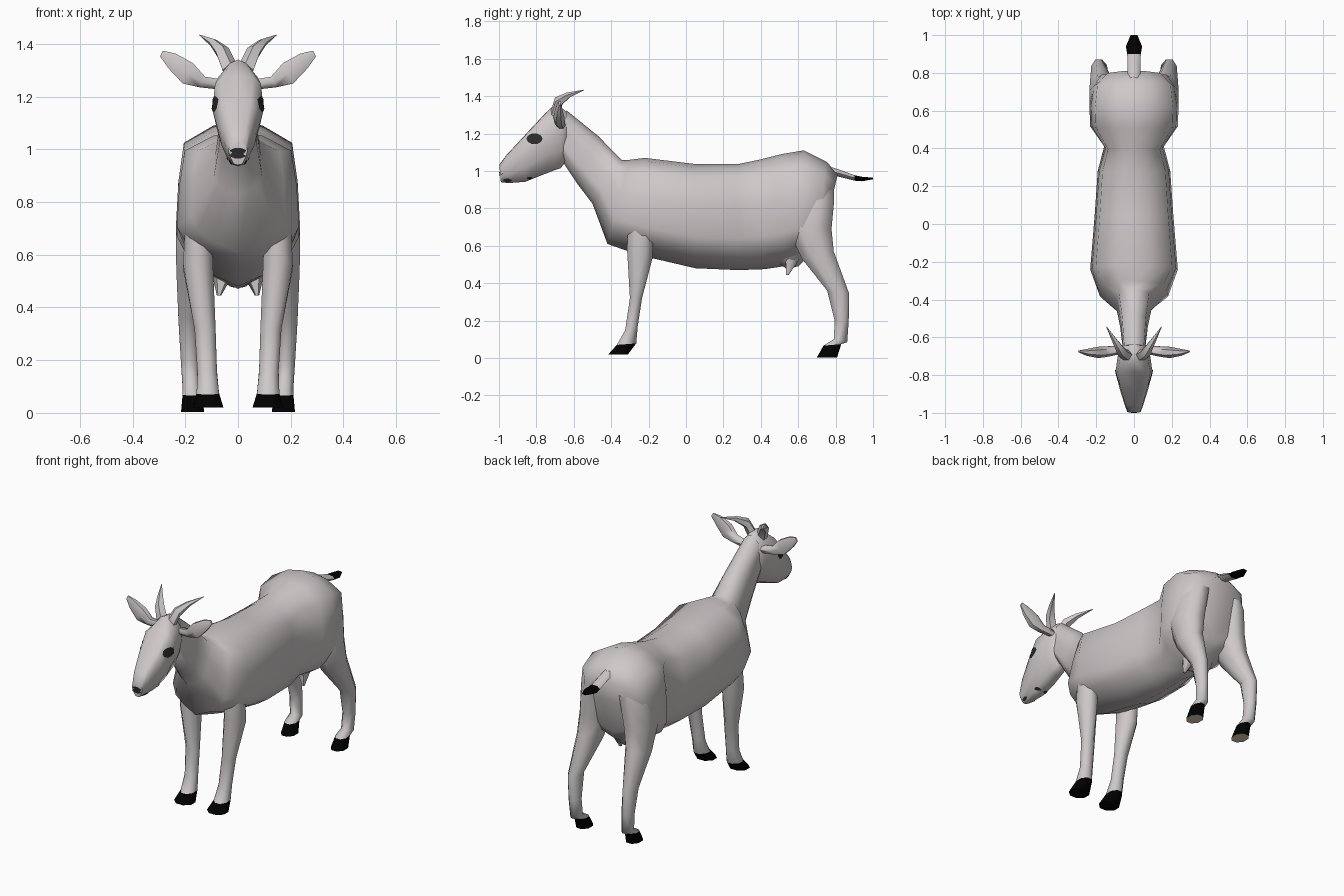
import bpy, bmesh, math
from mathutils import Vector
from mathutils.bvhtree import BVHTree

if "Cube" in bpy.data.objects:
    bpy.data.objects.remove(bpy.data.objects["Cube"])


def material(name, rgb):
    m = bpy.data.materials.new(name)
    m.diffuse_color = (*rgb, 1)
    m.use_nodes = True
    m.node_tree.nodes["Principled BSDF"].inputs["Base Color"].default_value = m.diffuse_color
    return m


COAT = material("pale grey coat", (0.62, 0.58, 0.585))
BLACK = material("black hoof", (0.0, 0.0, 0.0))
DARK = material("dark grey", (0.025, 0.025, 0.025))
SOLE = material("tan sole", (0.72, 0.65, 0.46))


def finish(name, bm, mats, mirror=False, angle=60):
    bmesh.ops.recalc_face_normals(bm, faces=bm.faces)
    me = bpy.data.meshes.new(name)
    bm.to_mesh(me)
    bm.free()
    for m in mats:
        me.materials.append(m)
    ob = bpy.data.objects.new(name, me)
    bpy.context.collection.objects.link(ob)
    bpy.ops.object.select_all(action='DESELECT')
    ob.select_set(True)
    bpy.context.view_layer.objects.active = ob
    bpy.ops.object.shade_smooth_by_angle(angle=math.radians(angle))
    if mirror:
        ob.modifiers.new("mirror", 'MIRROR').use_mirror_merge = False
    return ob


def loft(name, rings, mats=(COAT,), bands=None, caps=(0, 0), mirror=False, angle=60):
    """Skin a list of closed rings; bands gives the material of each span."""
    bm = bmesh.new()
    vs = [[bm.verts.new(p) for p in r] for r in rings]
    n = len(vs[0])
    for k in range(len(vs) - 1):
        for i in range(n):
            j = (i + 1) % n
            f = bm.faces.new((vs[k][i], vs[k][j], vs[k + 1][j], vs[k + 1][i]))
            f.material_index = bands[k] if bands else 0
    for ring, mi in ((vs[0], caps[0]), (vs[-1], caps[1])):
        bm.faces.new(ring).material_index = mi
    return finish(name, bm, mats, mirror, angle)


def body_ring(ty, tz, by, bz, w, prof):
    """Symmetric ring between a top and a bottom point."""
    right = [(w * f, ty + (by - ty) * t, tz + (bz - tz) * t) for t, f in prof]
    left = [(-x, y, z) for x, y, z in reversed(right) if x > 1e-6]
    return right + left


def leg_ring(yf, zf, yb, zb, xi, xo, n=8):
    """Tilted oval ring from front edge to back edge."""
    pts = []
    for i in range(n):
        a = 2 * math.pi * (i + 0.5) / n
        c = max(-1, min(1, math.cos(a) * 1.082))
        s = max(-1, min(1, math.sin(a) * 1.082))
        t = (1 + c) / 2
        pts.append(((xi + xo) / 2 + s * (xo - xi) / 2,
                    yf + (yb - yf) * t, zf + (zb - zf) * t))
    return pts


def tube_ring(c, axis, r1, r2, n=6):
    """Oval ring round a point, r1 sideways and r2 upward from the axis."""
    axis = Vector(axis).normalized()
    side = axis.cross(Vector((0, 0, 1))).normalized()
    up = side.cross(axis)
    return [Vector(c) + side * r1 * math.cos(2 * math.pi * i / n)
            + up * r2 * math.sin(2 * math.pi * i / n) for i in range(n)]


# torso and neck: top y,z / bottom y,z / half width
TORSO = [(0, 0), (.035, .40), (.145, .87), (.4, .96), (.7, 1), (.83, .83), (.92, .47), (1, 0)]
body = [(-.64, 1.325, -.66, 1.05, .06), (-.47, 1.187, -.58, .93, .073),
        (-.345, 1.06, -.50, .825, .092), (-.30, 1.06, -.42, .61, .18),
        (-.22, 1.07, -.25, .55, .232), (.05, 1.037, .05, .48, .208),
        (.28, 1.037, .28, .47, .192), (.39, 1.06, .42, .475, .158),
        (.51, 1.09, .52, .49, .232), (.63, 1.11, .62, .52, .236),
        (.75, 1.05, .70, .57, .222), (.812, .985, .725, .62, .16)]
loft("torso_and_neck", [body_ring(*b, TORSO) for b in body])

# head: rounded at the back, flat-topped along the face
POLL = [(0, 0), (.04, .35), (.2, .85), (.45, 1), (.7, .8), (.95, .45), (1, 0)]
FACE = [(0, 0), (.015, .6), (.09, .9), (.42, 1), (.7, .8), (.95, .45), (1, 0)]
skull = [(-.615, 1.29, -.635, 1.06, .05, POLL), (-.66, 1.335, -.67, 1.015, .078, POLL),
         (-.72, 1.34, -.70, 1.005, .088, POLL), (-.785, 1.274, -.77, .978, .097, FACE),
         (-.875, 1.177, -.86, .942, .077, FACE), (-.96, 1.085, -.95, .935, .05, FACE),
         (-.998, 1.035, -.99, .94, .036, POLL)]
head = loft("head", [body_ring(*s) for s in skull])
bm = bmesh.new()
bm.from_mesh(head.data)
skin = BVHTree.FromBMesh(bm)
bm.free()


def patch(name, centre, ru, rv, axis, mirror):
    """Thin disc draped on the head, cast along x (0) or y (1)."""
    bm = bmesh.new()
    d = Vector((-1, 0, 0)) if axis == 0 else Vector((0, 1, 0))

    def drop(u, v):
        o = Vector((1, u, v)) if axis == 0 else Vector((u, -2, v))
        hit = skin.ray_cast(o, d)[0]
        return bm.verts.new((hit if hit else o + d) - d * .004)
    mid = drop(*centre)
    rows = [[drop(centre[0] + ru * q * math.cos(math.pi * i / 5),
                  centre[1] + rv * q * math.sin(math.pi * i / 5))
             for i in range(10)] for q in (.5, 1)]
    for i in range(10):
        j = (i + 1) % 10
        bm.faces.new((mid, rows[0][i], rows[0][j]))
        bm.faces.new((rows[0][i], rows[1][i], rows[1][j], rows[0][j]))
    finish(name, bm, [DARK], mirror)


# eyes, nose and mouth marks
patch("eye", (-.81, 1.172), .043, .03, 0, True)
patch("nose", (0, .985), .036, .021, 1, False)
patch("mouth_front", (-.955, .95), .024, .009, 0, True)
patch("mouth_corner", (-.837, .962), .014, .007, 0, True)

# horns
path = [(.03, -.70, 1.30), (.06, -.682, 1.37), (.095, -.628, 1.406), (.145, -.545, 1.433)]
radii = [.034, .029, .017, .002]
loft("horn", [tube_ring(p, (.4, .6, .5), r, r, 5) for p, r in zip(path, radii)], mirror=True)

# ears
ear = [((.06, -.665, 1.245), .02, .024), ((.135, -.675, 1.255), .028, .026),
       ((.19, -.68, 1.288), .03, .05), ((.25, -.68, 1.335), .018, .036),
       ((.29, -.675, 1.363), .006, .014)]
loft("ear", [tube_ring(c, (.9, 0, .45), a, b) for c, a, b in ear], mirror=True)

# front legs: front y,z / back y,z / inner x, outer x
front = [(-.31, .74, -.17, .72, .10, .20), (-.315, .58, -.18, .53, .095, .208),
         (-.30, .32, -.235, .32, .085, .165), (-.325, .15, -.258, .17, .08, .154),
         (-.370, .07, -.266, .078, .072, .157), (-.415, .02, -.31, .02, .055, .172)]
loft("front_leg", [leg_ring(*r) for r in front], (COAT, BLACK),
     [0, 0, 0, 0, 1], (0, 1), True)

# hind legs with thighs that leave a hollow under the tail
hind = [(.60, .97, .79, .95, .05, .16), (.56, .85, .792, .84, .055, .218),
        (.54, .70, .778, .69, .07, .236),
        (.62, .53, .79, .57, .10, .234), (.755, .36, .872, .345, .15, .226),
        (.795, .2, .87, .2, .148, .217), (.79, .10, .862, .085, .143, .21),
        (.735, .066, .83, .074, .138, .21), (.70, .004, .808, .004, .128, .216)]
loft("hind_leg", [leg_ring(*r) for r in hind], (COAT, BLACK, SOLE),
     [0, 0, 0, 0, 0, 0, 0, 1], (0, 2), True)

# udder and teats
udder = [(.45, .54, .68, .58, -.10, .10), (.49, .51, .64, .53, -.08, .08),
         (.54, .475, .60, .49, -.03, .03)]
loft("udder", [leg_ring(*r) for r in udder])
loft("teat", [leg_ring(.53, .53, .61, .53, .015, .10, 6),
              leg_ring(.535, .445, .55, .445, .064, .08, 6)], mirror=True)

# tail with dark tip
tail = [(.76, 1.0, .035, .03), (.82, .988, .034, .022), (.90, .963, .036, .017),
        (.94, .957, .043, .014), (1.0, .96, .018, .005)]
loft("tail", [tube_ring((0, y, z), (0, 1, 0), a, b) for y, z, a, b in tail],
     (COAT, BLACK), [0, 0, 1, 1], (0, 1))
